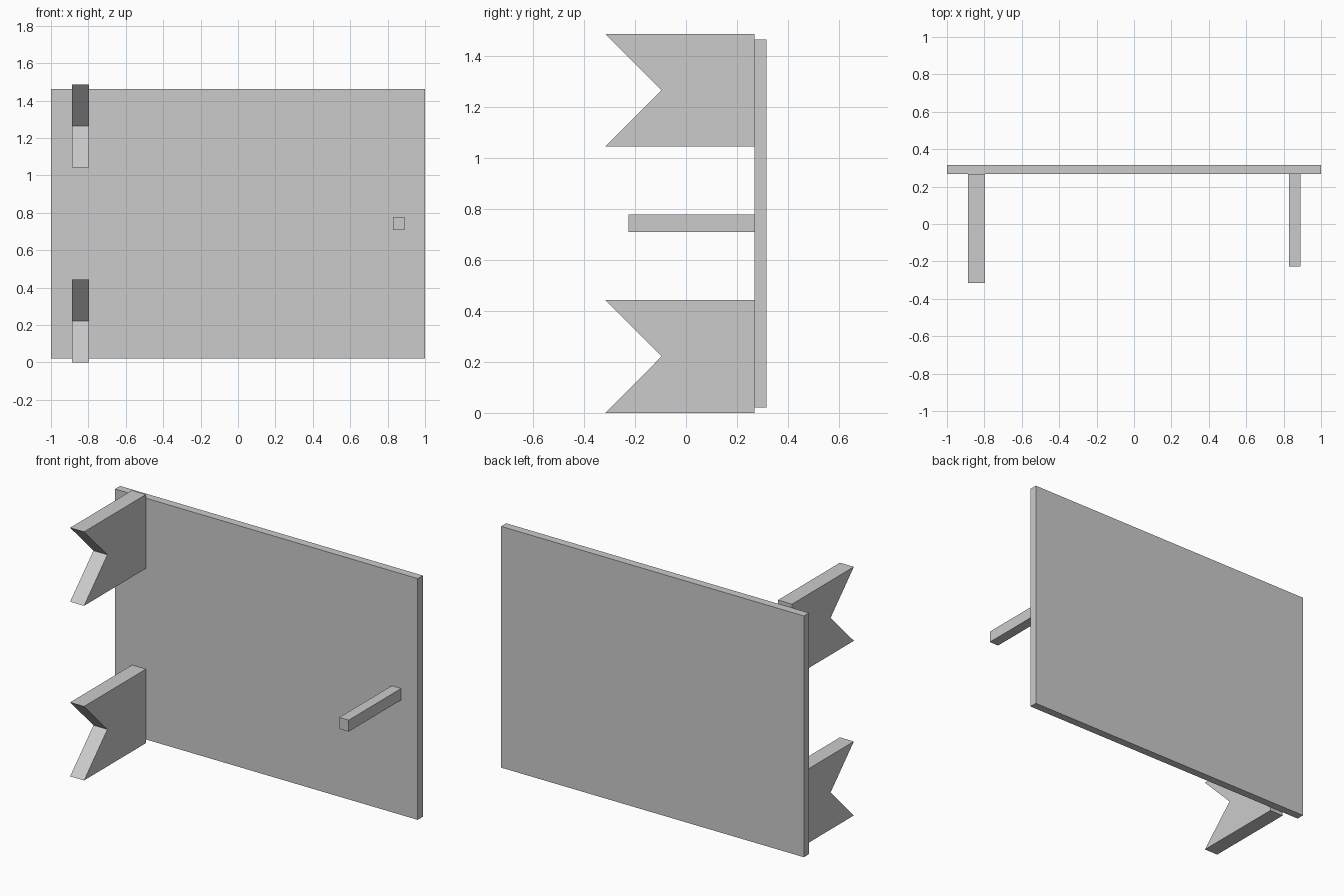
import bpy
import bmesh
from mathutils import Vector

cube = bpy.data.objects.get("Cube")
if cube:
    bpy.data.objects.remove(cube, do_unlink=True)

# Single grey finish
grey = bpy.data.materials.new("plain_grey")
grey.use_nodes = True
colour = (0.6, 0.6, 0.6, 1)
grey.diffuse_color = colour
grey.node_tree.nodes["Principled BSDF"].inputs["Base Color"].default_value = colour


def extrude_profile(name, profile, x0, x1):
    """Extrude a (y, z) outline along x into a solid."""
    bm = bmesh.new()
    face = bm.faces.new([bm.verts.new((x0, y, z)) for y, z in profile])
    grown = bmesh.ops.extrude_face_region(bm, geom=[face])["geom"]
    verts = [v for v in grown if isinstance(v, bmesh.types.BMVert)]
    bmesh.ops.translate(bm, verts=verts, vec=Vector((x1 - x0, 0, 0)))
    bmesh.ops.recalc_face_normals(bm, faces=bm.faces)
    mesh = bpy.data.meshes.new(name)
    bm.to_mesh(mesh)
    bm.free()
    mesh.materials.append(grey)
    obj = bpy.data.objects.new(name, mesh)
    bpy.context.collection.objects.link(obj)
    return obj


def box(name, x0, x1, y0, y1, z0, z1):
    return extrude_profile(name, [(y0, z0), (y1, z0), (y1, z1), (y0, z1)], x0, x1)


FRONT, PANEL_FRONT, PANEL_BACK = -0.316, 0.268, 0.316

# Flat door panel and its handle peg
box("door_panel", -1, 1, PANEL_FRONT, PANEL_BACK, 0.022, 1.463)
box("handle_peg", 0.828, 0.89, -0.226, PANEL_FRONT, 0.708, 0.777)

# Notched hinge brackets
HEIGHT, NOTCH = 0.442, -0.096
for name, z in (("lower_hinge", 0), ("upper_hinge", 1.043)):
    outline = [(PANEL_FRONT, z), (PANEL_FRONT, z + HEIGHT), (FRONT, z + HEIGHT),
               (NOTCH, z + HEIGHT / 2), (FRONT, z)]
    extrude_profile(name, outline, -0.888, -0.796)
